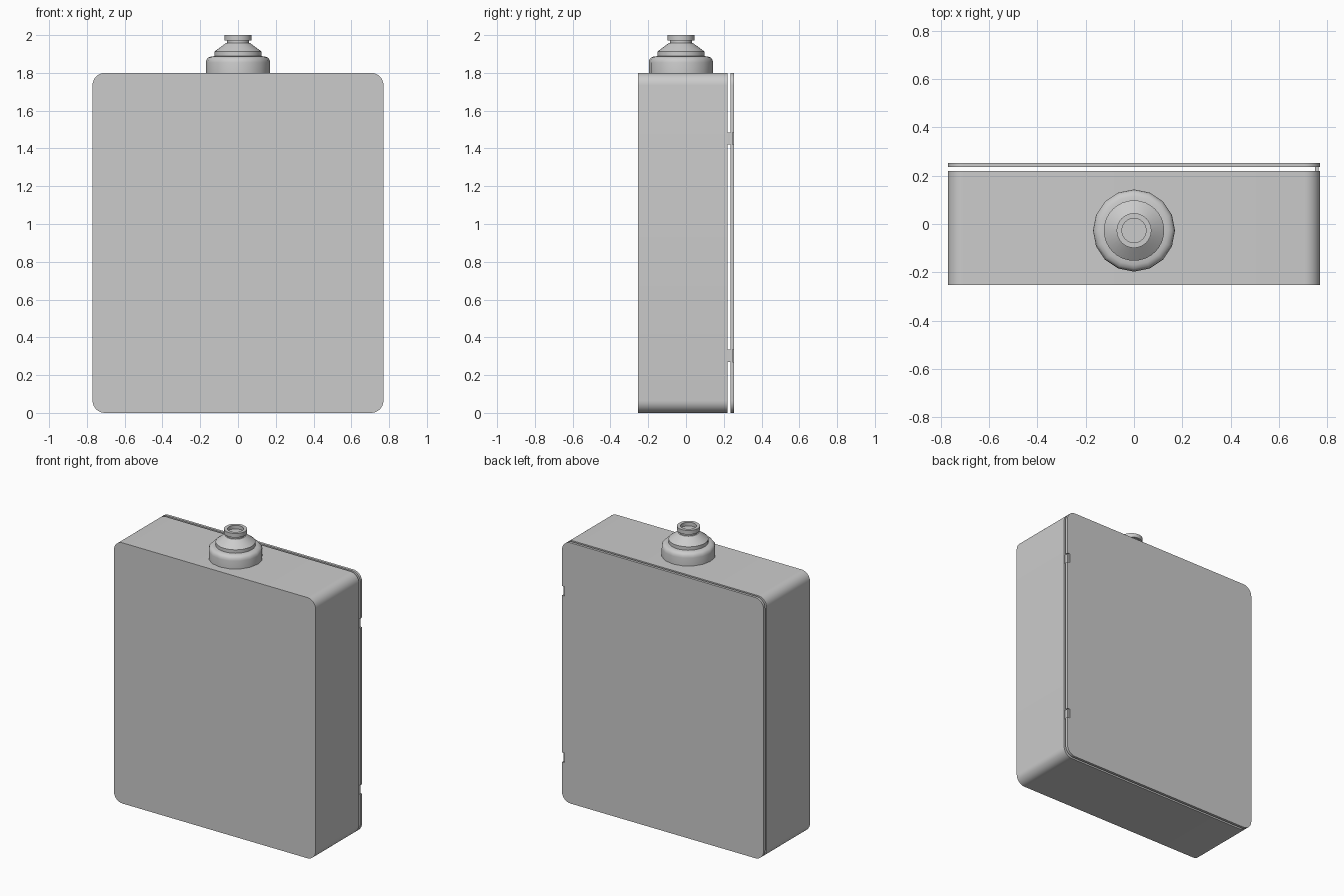
import bpy, bmesh
from math import sin, cos, pi

if "Cube" in bpy.data.objects:
    bpy.data.objects.remove(bpy.data.objects["Cube"])

W, H, R = 0.77, 1.8, 0.065


def finish(name, bm):
    bmesh.ops.recalc_face_normals(bm, faces=bm.faces)
    me = bpy.data.meshes.new(name)
    bm.to_mesh(me)
    bm.free()
    ob = bpy.data.objects.new(name, me)
    bpy.context.collection.objects.link(ob)
    bpy.ops.object.select_all(action='DESELECT')
    ob.select_set(True)
    bpy.context.view_layer.objects.active = ob
    bpy.ops.object.shade_smooth_by_angle(angle=0.6)
    return ob


def rounded_slab(name, y0, y1, notches=(), inset=0.0):
    # Rounded rectangle outline in XZ, extruded along Y
    pts = []
    for cx, cz, a0 in ((W - R, R, -pi / 2), (W - R, H - R, 0),
                       (-W + R, H - R, pi / 2), (-W + R, R, pi)):
        for i in range(9):
            a = a0 + pi / 2 * i / 8
            pts.append((cx + R * cos(a), cz + R * sin(a)))
        if a0 == -pi / 2:  # hinge notches along the right edge
            for a, b in notches:
                pts += [(W, a), (W - inset, a), (W - inset, b), (W, b)]
    bm = bmesh.new()
    face = bm.faces.new([bm.verts.new((x, y0, z)) for x, z in pts])
    ext = bmesh.ops.extrude_face_region(bm, geom=[face])
    verts = [g for g in ext['geom'] if isinstance(g, bmesh.types.BMVert)]
    bmesh.ops.translate(bm, vec=(0, y1 - y0, 0), verts=verts)
    return finish(name, bm)


def lathe(name, profile, cy, sides):
    bm = bmesh.new()
    rings = [[bm.verts.new((r * sin(2 * pi * i / sides),
                            cy + r * cos(2 * pi * i / sides), z))
              for i in range(sides)] for r, z in profile]
    for a, b in zip(rings, rings[1:]):
        for i in range(sides):
            j = (i + 1) % sides
            bm.faces.new((a[i], a[j], b[j], b[i]))
    bm.faces.new(rings[0])
    bm.faces.new(rings[-1])
    return finish(name, bm)


def box(name, lo, hi):
    bm = bmesh.new()
    bmesh.ops.create_cube(bm, size=1)
    for v in bm.verts:
        v.co = [lo[k] + (v.co[k] + 0.5) * (hi[k] - lo[k]) for k in range(3)]
    return finish(name, bm)


# Main case and the thin separated back door
hinge_spans = ((0.27, 0.335), (1.42, 1.485))
rounded_slab("case_body", -0.253, 0.22)
rounded_slab("back_door", 0.235, 0.253, hinge_spans, 0.02)

# Hinges bridging the gap on the right edge
for n, (a, b) in zip(("lower_hinge", "upper_hinge"), hinge_spans):
    box(n, (W - 0.02, 0.215, a), (W - 0.007, 0.245, b))

# Stepped fitting on top: faceted base, smooth collar and hollow nozzle
CY = -0.027
lathe("fitting_base", [(0.17, 1.8), (0.17, 1.855), (0.167, 1.87),
                       (0.158, 1.881), (0.143, 1.887), (0.12, 1.889)], CY, 16)
lathe("fitting_collar", [(0.125, 1.885), (0.125, 1.912), (0.115, 1.92),
                         (0.065, 1.957), (0.058, 1.957), (0.058, 1.972),
                         (0.072, 1.972), (0.072, 2.0), (0.05, 2.0),
                         (0.05, 1.975)], CY, 32)
